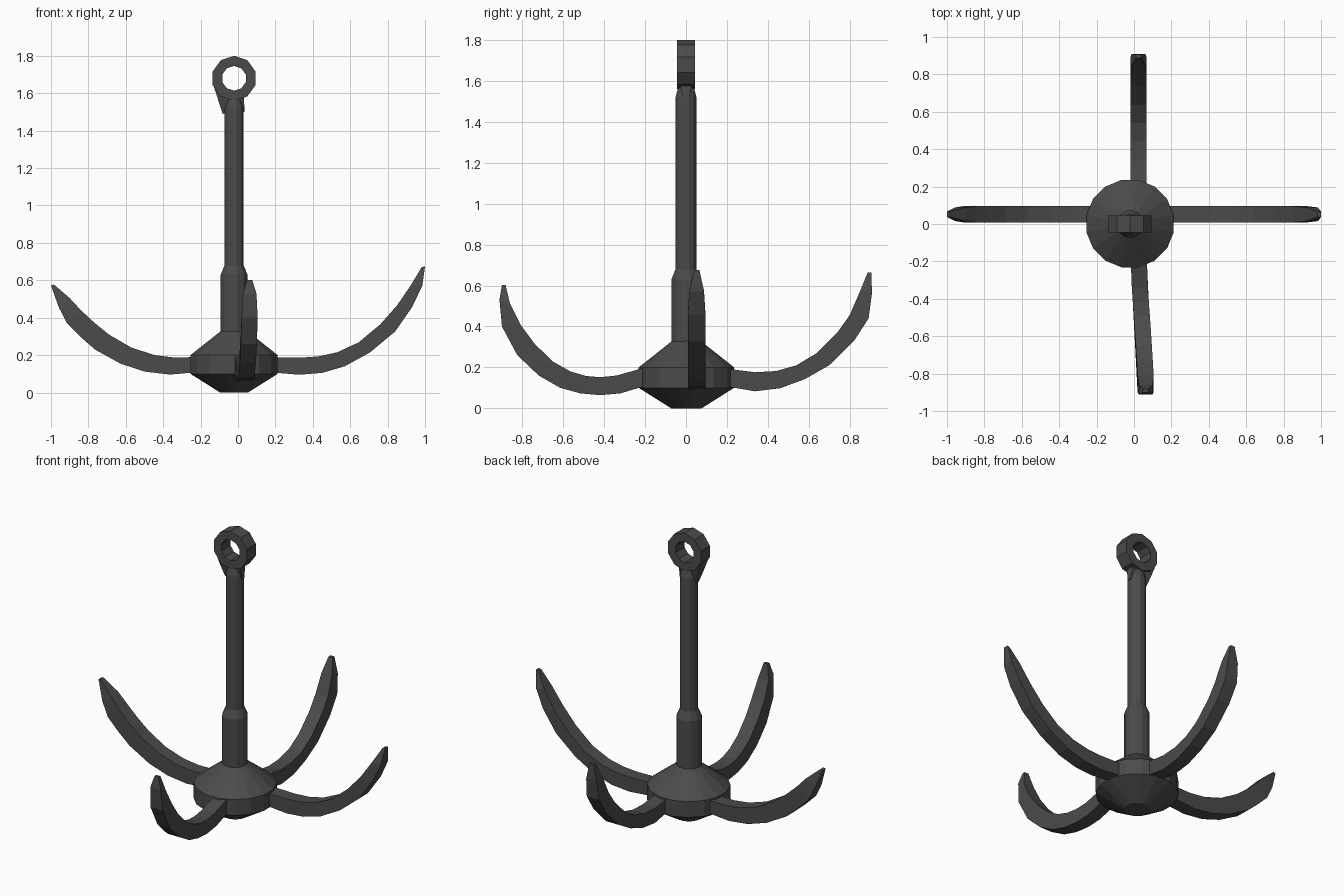
import bpy, bmesh, math
from mathutils import Vector

iron = bpy.data.materials.new("dark_iron")
iron.diffuse_color = (0.07, 0.07, 0.07, 1)
CX = -0.021  # axis of the shank


def finish(name, bm):
    bmesh.ops.recalc_face_normals(bm, faces=bm.faces)
    me = bpy.data.meshes.new(name)
    bm.to_mesh(me)
    bm.free()
    me.materials.append(iron)
    ob = bpy.data.objects.new(name, me)
    bpy.context.collection.objects.link(ob)
    return ob


def skin(name, rings, closed=False):
    """Join a series of point rings into a solid."""
    bm = bmesh.new()
    vs = [[bm.verts.new(p) for p in r] for r in rings]
    n = len(rings[0])
    count = len(vs)
    for i in range(count if closed else count - 1):
        a, b = vs[i], vs[(i + 1) % count]
        for j in range(n):
            k = (j + 1) % n
            bm.faces.new((a[j], a[k], b[k], b[j]))
    if not closed:
        bm.faces.new(vs[0])
        bm.faces.new(vs[-1])
    return finish(name, bm)


def lathe(name, profile, sides, cy=0.0):
    angles = [2 * math.pi * (i + 0.5) / sides for i in range(sides)]
    return skin(name, [[(CX + r * math.cos(a), cy + r * math.sin(a), z)
                        for a in angles] for r, z in profile])


# hub and shank
lathe("hub", [(0.076, 0), (0.238, 0.1), (0.238, 0.2), (0.07, 0.33)], 16, 0.002)
lathe("lower_shank", [(0.074, 0.2), (0.074, 0.63), (0.053, 0.68)], 12)
lathe("shank", [(0.053, 0.6), (0.053, 1.52), (0.034, 1.59)], 12)

# eye ring
ring = []
for i in range(10):
    a = 2 * math.pi * i / 10 + math.pi / 2
    ring.append([(CX + r * math.cos(a), y, 1.68 + r * math.sin(a))
                 for r, y in ((0.12, -0.045), (0.12, 0.045), (0.066, 0.045), (0.066, -0.045))])
skin("eye_ring", ring, closed=True)

# tang that wraps from the ring onto the shank
skin("ring_tang", [
    [(-0.132, -0.04, 1.645), (-0.132, 0.04, 1.645), (-0.07, 0.04, 1.62), (-0.07, -0.04, 1.62)],
    [(-0.108, -0.03, 1.57), (-0.108, 0.03, 1.57), (0.03, 0.03, 1.59), (0.03, -0.03, 1.59)],
    [(-0.082, -0.012, 1.49), (-0.082, 0.012, 1.49), (0.036, 0.012, 1.5), (0.036, -0.012, 1.5)]])

# curved arms: outer edge points and inner edge points, (distance out, height)
right_arm = ([(.15, .11), (.33, .095), (.45, .105), (.57, .14), (.705, .214),
              (.84, .326), (.93, .455), (.985, .57), (1, .675)],
             [(.15, .19), (.33, .186), (.43, .193), (.53, .215), (.645, .268),
              (.76, .364), (.85, .465), (.925, .575), (.982, .67)])
left_arm = ([(.2, .11), (.365, .096), (.5, .112), (.63, .155), (.765, .23),
             (.845, .3), (.915, .37), (.958, .455), (1, .573)],
            [(.2, .19), (.34, .187), (.445, .2), (.57, .24), (.69, .31),
             (.77, .375), (.84, .44), (.9, .505), (.985, .578)])
front_arm = ([(.18, .115), (.32, .073), (.42, .064), (.517, .073), (.615, .1),
              (.72, .16), (.825, .26), (.9, .4), (.912, .53), (.9, .602)],
             [(.18, .205), (.34, .16), (.42, .152), (.49, .158), (.565, .18),
              (.65, .228), (.74, .315), (.81, .41), (.86, .51), (.882, .602)])
back_arm = ([(.18, .11), (.337, .083), (.46, .098), (.58, .142), (.7, .21),
             (.824, .333), (.893, .44), (.909, .56), (.907, .663)],
            [(.18, .196), (.337, .176), (.44, .182), (.54, .21), (.635, .267),
             (.74, .37), (.8, .455), (.85, .57), (.888, .663)])


def arm(name, edges, out, side, root, tip):
    """out: radial direction, side: width direction, root/tip: sideways offsets."""
    out, side = Vector(out), Vector(side)
    rings = []
    last = len(edges[0]) - 1
    for i, (o, n) in enumerate(zip(*edges)):
        w = 0.014 if i == last else 0.036 if i == last - 1 else 0.043
        t = max(0, (o[0] - 0.2) / 0.7)
        c = root + (tip - root) * t
        rings.append([out * p[0] + side * (c + s * w) + Vector((0, 0, p[1]))
                      for p, s in ((o, -1), (o, 1), (n, 1), (n, -1))])
    return skin(name, rings)


X, Y = (1, 0, 0), (0, 1, 0)
arm("right_arm", right_arm, X, Y, 0.052, 0.052)
arm("left_arm", left_arm, (-1, 0, 0), Y, 0.052, 0.052)
arm("back_arm", back_arm, Y, X, 0.024, 0.024)
arm("front_arm", front_arm, (0, -1, 0), X, 0.025, 0.062)
